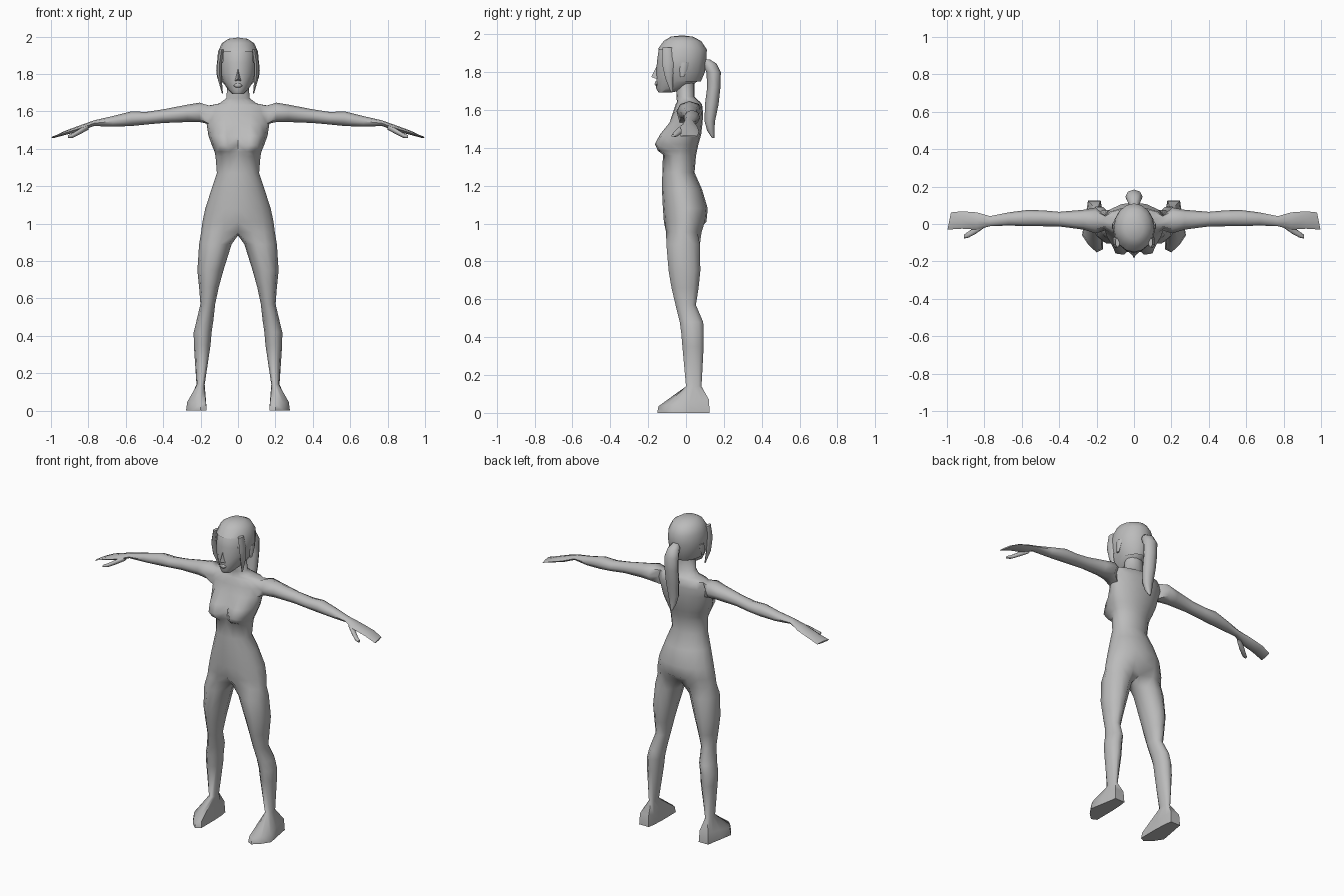
import bpy, bmesh
from math import sin, cos, pi, radians
from mathutils import Vector

grey = bpy.data.materials.new("plain grey")
grey.diffuse_color = (0.5, 0.5, 0.5, 1)


def finish(bm, name, mirror=False, angle=60):
    bmesh.ops.recalc_face_normals(bm, faces=bm.faces)
    me = bpy.data.meshes.new(name)
    bm.to_mesh(me)
    bm.free()
    ob = bpy.data.objects.new(name, me)
    bpy.context.collection.objects.link(ob)
    me.materials.append(grey)
    bpy.ops.object.select_all(action='DESELECT')
    ob.select_set(True)
    bpy.context.view_layer.objects.active = ob
    if mirror:
        m = ob.modifiers.new("mirror", 'MIRROR')
        m.merge_threshold = 0.002
        bpy.ops.object.modifier_apply(modifier=m.name)
    bpy.ops.object.shade_smooth_by_angle(angle=radians(angle))
    return ob


def ring(bm, pts):
    return [bm.verts.new(p) for p in pts]


def bridge(bm, a, b, closed=True, skip=()):
    n = len(a)
    for i in range(n if closed else n - 1):
        if i not in skip:
            j = (i + 1) % n
            bm.faces.new((a[i], a[j], b[j], b[i]))


def chain(bm, rings, caps=(True, True)):
    for a, b in zip(rings, rings[1:]):
        bridge(bm, a, b)
    if caps[0]:
        bm.faces.new(rings[0])
    if caps[1]:
        bm.faces.new(rings[-1])


def oval(z, w, yf, yb, n=16, x=0.0):
    """Horizontal ring starting at the front."""
    c, r = (yf + yb) / 2, (yb - yf) / 2
    return [(x + w * sin(2 * pi * i / n), c - r * cos(2 * pi * i / n), z) for i in range(n)]


def arm_ring(x, top, bot, yf, yb):
    out = []
    for k in range(8):
        a = radians(135 - 45 * k)
        # top front first, then over the top to the back
        out.append((x, (yf + yb) / 2 + (yb - yf) / 2 * cos(a),
                    (top + bot) / 2 + (top - bot) / 2 * sin(a)))
    return out


# ---- body: half torso, arm and leg in one skin, then mirrored
bm = bmesh.new()
torso = [  # z, half width, front, back, bust
    (1.75, .055, -.055, .045, 0), (1.67, .063, -.05, .045, 0),
    (1.642, .10, -.048, .075, 0), (1.63, .165, -.055, .085, 0),
    (1.585, .18, -.07, .09, 0), (1.535, .168, -.085, .088, .008),
    (1.47, .158, -.105, .08, .04), (1.42, .140, -.108, .066, .063),
    (1.385, .125, -.115, .058, .04), (1.36, .12, -.122, .053, 0),
    (1.27, .113, -.125, .045, 0), (1.18, .143, -.127, .085, 0),
    (1.08, .175, -.122, .115, 0), (1.01, .19, -.117, .108, 0),
    (.955, .197, -.113, .09, 0)]
rows = []
for z, w, yf, yb, bust in torso:
    pts = [Vector(p) for p in oval(z, w, yf, yb)[:9]]
    pts[0].x = pts[8].x = 0
    pts[1].y -= bust
    pts[2].y -= bust * 1.2
    pts[3].y -= bust * .4
    rows.append(ring(bm, pts))
rows[-1][0].co.y, rows[-1][8].co.y = -.07, .05
for i, (a, b) in enumerate(zip(rows, rows[1:])):
    bridge(bm, a, b, False, (3, 4) if i in (3, 4) else ())

# arm grown from the shoulder opening
hole = rows[3][3:6] + [rows[4][5]] + rows[5][5:2:-1] + [rows[4][3]]
bm.verts.remove(rows[4][4])
arm = [(.205, 1.647, 1.543, -.05, .088), (.27, 1.636, 1.543, -.03, .076),
       (.40, 1.611, 1.538, -.013, .065), (.49, 1.597, 1.53, -.012, .073),
       (.57, 1.600, 1.522, -.012, .075), (.67, 1.575, 1.518, -.008, .062),
       (.77, 1.552, 1.522, -.012, .042), (.84, 1.527, 1.495, -.03, .062),
       (.92, 1.498, 1.475, -.025, .068), (.985, 1.466, 1.457, -.03, .062)]
rings = [hole] + [ring(bm, arm_ring(*a)) for a in arm]
for v in rings[-1]:  # slanted finger ends
    v.co.x += (.03 - v.co.y) * .2
chain(bm, rings, (False, True))

# thumb
thumb = [(.80, 1.532, 1.502, -.02, .01), (.85, 1.505, 1.475, -.055, -.015),
         (.885, 1.483, 1.458, -.073, -.04), (.91, 1.472, 1.457, -.078, -.058)]
chain(bm, [ring(bm, arm_ring(*t)) for t in thumb])

# leg grown from the hip opening
crotch = bm.verts.new((0, -.005, .937))
leg = [(.89, .034, .208, -.108, .078), (.75, .078, .217, -.096, .08),
       (.66, .103, .208, -.08, .07), (.57, .122, .201, -.058, .055),
       (.48, .132, .222, -.036, .094), (.42, .141, .237, -.028, .096),
       (.35, .147, .236, -.022, .096), (.14, .178, .222, -.002, .084)]
rings = [rows[-1] + [crotch]]
for z, xi, xo, yf, yb in leg:
    ts = [radians(36 * (i + 1)) for i in range(10)]
    rings.append(ring(bm, [((xi + xo) / 2 - (xo - xi) / 2 * cos(t),
                            (yf + yb) / 2 - (yb - yf) / 2 * sin(t), z) for t in ts]))
# foot
sole = [(.167, -.135), (.2, -.152), (.245, -.11), (.278, -.06), (.264, .02),
        (.252, .085), (.246, .125), (.178, .125), (.171, .08), (.167, 0)]
rings.append(ring(bm, [(.21 + (x - .21) * .9, .02 + (y - .02) * .96, .055 + y * .13) for x, y in sole]))
rings.append(ring(bm, [(x, y, 0) for x, y in sole]))
chain(bm, rings, (False, True))
finish(bm, "body", True)

# ---- head
skull = [(1.692, .03, -.145, -.08), (1.715, .053, -.158, .02), (1.76, .083, -.157, .068),
         (1.80, .096, -.158, .09), (1.86, .101, -.153, .098), (1.915, .098, -.145, .1),
         (1.955, .08, -.115, .075), (1.98, .045, -.075, .03)]
bm = bmesh.new()
chain(bm, [ring(bm, oval(*s)) for s in skull])
finish(bm, "head")

# nose
bm = bmesh.new()
n = ring(bm, [(0, -.15, 1.84), (0, -.184, 1.775), (.018, -.15, 1.762), (-.018, -.15, 1.762)])
for f in ((0, 1, 2), (0, 3, 1), (1, 3, 2), (0, 2, 3)):
    bm.faces.new([n[i] for i in f])
finish(bm, "nose", angle=30)

# lips
bm = bmesh.new()
chain(bm, [ring(bm, oval(z, w, y, -.14, 8)) for z, w, y in
           ((1.727, .012, -.16), (1.738, .024, -.166), (1.75, .012, -.163))])
finish(bm, "lips")

# ---- hair cap, open around the face
cap = [(1.75, .08, -.15, .078), (1.80, .106, -.158, .1), (1.86, .112, -.16, .108),
       (1.92, .107, -.15, .11), (1.965, .086, -.118, .08), (1.988, .05, -.08, .035)]
bm = bmesh.new()
rings = [ring(bm, oval(*c)) for c in cap]
for k, (a, b) in enumerate(zip(rings, rings[1:])):
    bridge(bm, a, b, True, (0, 1, 2, 13, 14, 15) if k < 2 else (0, 1, 14, 15) if k == 2 else ())
top = bm.verts.new((0, -.02, 1.995))
for i in range(16):
    bm.faces.new((rings[-1][i], rings[-1][(i + 1) % 16], top))
finish(bm, "hair")

# loose locks beside the face
bm = bmesh.new()
chain(bm, [ring(bm, oval(z, w, yf, yb, 6, x)) for z, w, yf, yb, x in
           ((1.93, .012, -.125, -.07, .088), (1.85, .014, -.128, -.06, .1),
            (1.77, .012, -.11, -.07, .097), (1.695, .003, -.08, -.07, .083))])
finish(bm, "side_lock", True)

# ears
bm = bmesh.new()
chain(bm, [ring(bm, oval(z, w, yf, yb, 6, .106)) for z, w, yf, yb in
           ((1.775, .006, -.03, -.01), (1.82, .012, -.035, .01), (1.85, .01, -.03, .015))])
finish(bm, "ear", True)

# ---- ponytail
tail = [(1.868, .018, .085, .125), (1.845, .036, .085, .162), (1.80, .046, .108, .184),
        (1.72, .045, .112, .182), (1.63, .042, .1, .172), (1.54, .034, .098, .153),
        (1.49, .022, .112, .15), (1.452, .006, .138, .15)]
bm = bmesh.new()
chain(bm, [ring(bm, oval(*t, 8)) for t in tail])
finish(bm, "ponytail")
